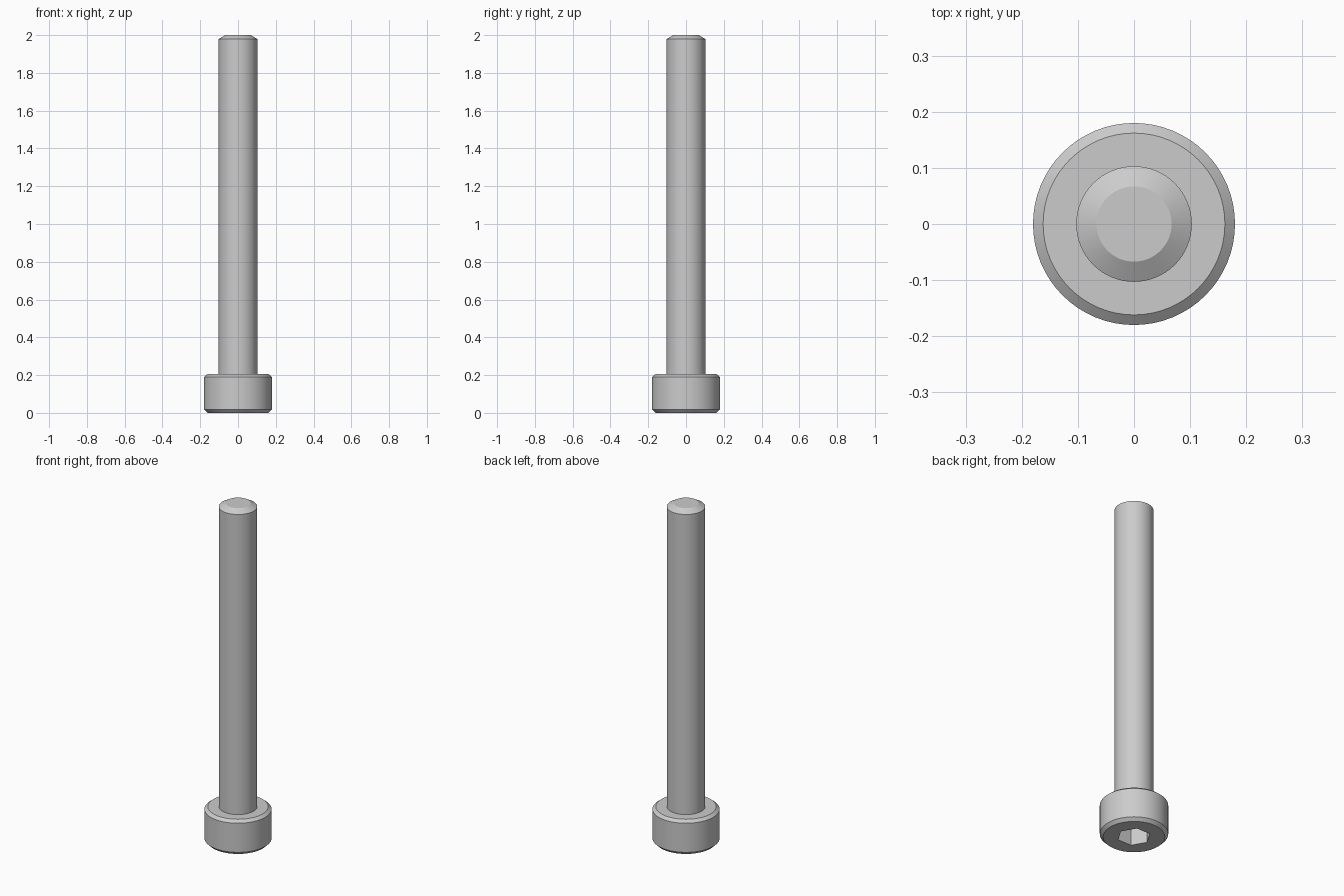
import bpy
import bmesh
from math import cos, sin, tau, radians

cube = bpy.data.objects.get("Cube")
if cube:
    bpy.data.objects.remove(cube, do_unlink=True)

SIDES = 64
HEAD_R, HEAD_H = 0.18, 0.205
SHAFT_R, TOP = 0.103, 2.0
SOCKET_R, SOCKET_DEPTH = 0.089, 0.103

steel = bpy.data.materials.new("grey steel")
steel.use_nodes = True
colour = (0.6, 0.6, 0.6, 1)
steel.diffuse_color = colour
steel.node_tree.nodes["Principled BSDF"].inputs["Base Color"].default_value = colour


def lathe(name, profile, sides):
    """Closed solid from (radius, height) rings, capped at both ends."""
    bm = bmesh.new()
    rings = [[bm.verts.new((r * cos(tau * i / sides), r * sin(tau * i / sides), z))
              for i in range(sides)] for r, z in profile]
    for low, high in zip(rings, rings[1:]):
        for i in range(sides):
            j = (i + 1) % sides
            bm.faces.new((low[i], low[j], high[j], high[i]))
    bm.faces.new(rings[0][::-1])
    bm.faces.new(rings[-1])
    mesh = bpy.data.meshes.new(name)
    bm.to_mesh(mesh)
    bm.free()
    mesh.materials.append(steel)
    obj = bpy.data.objects.new(name, mesh)
    bpy.context.collection.objects.link(obj)
    return obj


def activate(obj):
    bpy.ops.object.select_all(action="DESELECT")
    obj.select_set(True)
    bpy.context.view_layer.objects.active = obj


# Cylindrical head, chamfered at both rims
head = lathe("bolt_head", [(HEAD_R - 0.018, 0), (HEAD_R, 0.018),
                           (HEAD_R, HEAD_H - 0.015), (HEAD_R - 0.018, HEAD_H)], SIDES)

# Hexagonal socket cut into the underside of the head
cutter = lathe("socket_cutter", [(SOCKET_R, -0.05), (SOCKET_R, SOCKET_DEPTH)], 6)
cutter.hide_render = True
cut = head.modifiers.new("hex_socket", "BOOLEAN")
cut.operation = "DIFFERENCE"
cut.solver = "EXACT"
cut.object = cutter
activate(head)
bpy.ops.object.modifier_apply(modifier=cut.name)
bpy.data.objects.remove(cutter, do_unlink=True)

# Plain shaft with a chamfered tip
shaft = lathe("bolt_shaft", [(SHAFT_R, HEAD_H - 0.02), (SHAFT_R, TOP - 0.021),
                             (SHAFT_R - 0.036, TOP)], SIDES)

for part in (head, shaft):
    activate(part)
    bpy.ops.object.shade_smooth_by_angle(angle=radians(20))
